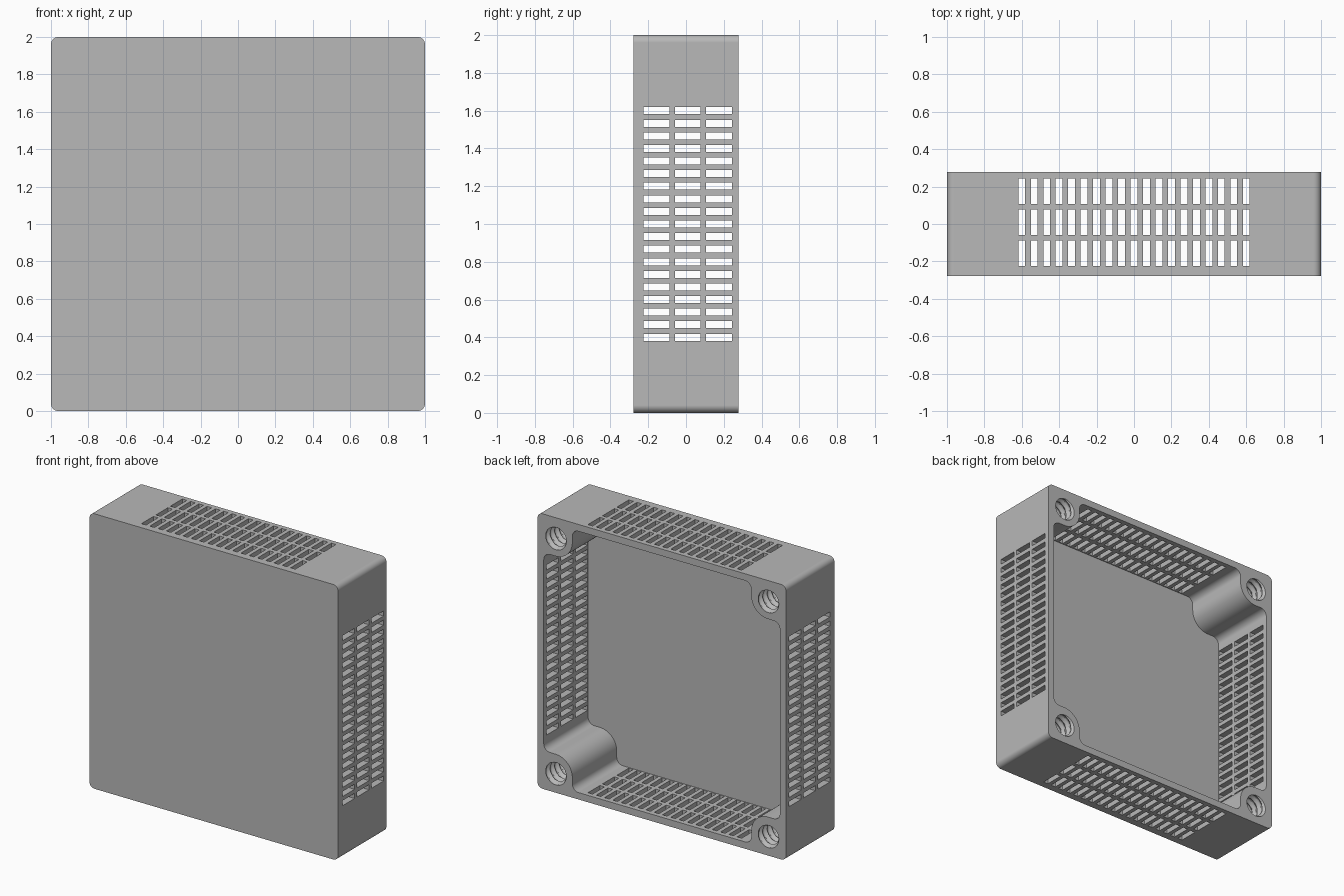
import bpy, bmesh, math

if "Cube" in bpy.data.objects:
    bpy.data.objects.remove(bpy.data.objects["Cube"], do_unlink=True)

HALF, DEPTH = 1.0, 0.278          # half width, half depth
WALL, FLOOR = 0.05, -0.232        # wall thickness, y of the inner floor
HOLE = 0.855                      # screw hole offset from the centre
BOSS = 0.135                      # boss radius around a screw hole

grey = bpy.data.materials.new("plain_grey")
grey.use_nodes = True
COLOUR = (0.48, 0.48, 0.48, 1)
grey.diffuse_color = COLOUR
for node in grey.node_tree.nodes:
    if node.type == 'BSDF_PRINCIPLED':
        node.inputs["Base Color"].default_value = COLOUR


def finish(name, bm):
    bmesh.ops.recalc_face_normals(bm, faces=bm.faces)
    mesh = bpy.data.meshes.new(name)
    bm.to_mesh(mesh)
    bm.free()
    mesh.materials.append(grey)
    obj = bpy.data.objects.new(name, mesh)
    bpy.context.collection.objects.link(obj)
    return obj


def arc(cx, cz, r, start, end, steps=10):
    angles = [math.radians(start + (end - start) * i / steps) for i in range(steps + 1)]
    return [(cx + r * math.cos(a), cz + r * math.sin(a)) for a in angles]


def four_corners(corner):
    # Repeat one corner of an outline at every quarter turn
    points = []
    for dx, dz in ((1, 0), (0, 1), (-1, 0), (0, -1)):
        points += [(x * dx - z * dz, x * dz + z * dx) for x, z in corner]
    return points


def prism(name, outline, y0, y1):
    bm = bmesh.new()
    rings = [[bm.verts.new((x, y, z + HALF)) for x, z in outline] for y in (y0, y1)]
    bm.faces.new(rings[0])
    bm.faces.new(rings[1])
    n = len(outline)
    for i in range(n):
        j = (i + 1) % n
        bm.faces.new((rings[0][i], rings[0][j], rings[1][j], rings[1][i]))
    return finish(name, bm)


def cut(target, cutter):
    cutter.hide_render = True
    mod = target.modifiers.new("cut", 'BOOLEAN')
    mod.operation = 'DIFFERENCE'
    mod.solver = 'EXACT'
    mod.object = cutter
    bpy.context.view_layer.objects.active = target
    bpy.ops.object.modifier_apply(modifier=mod.name)
    bpy.data.objects.remove(cutter, do_unlink=True)


# Outer body with rounded corners
R = 0.04
housing = prism("vented_housing", four_corners(arc(HALF - R, HALF - R, R, 0, 90)), -DEPTH, DEPTH)

# Open pocket that leaves a rounded boss in each corner
inner, edge, f = HALF - WALL, HOLE - BOSS, 0.05
pocket = (arc(inner - f, edge - f, f, 0, 90)
          + arc(HOLE, HOLE, BOSS, 270, 180, 16)
          + arc(edge - f, inner - f, f, 0, 90))
cut(housing, prism("pocket_cutter", four_corners(pocket), FLOOR, DEPTH + 0.1))

# Vent slots: three rows of nineteen on each of the four walls
bm = bmesh.new()
SLOT_W, SLOT_L, PITCH = 0.037, 0.137, 1 / 15
for side in (-1, 1):
    for row in range(3):
        y = 0.009 + (row - 1) * 0.166
        for i in range(-9, 10):
            for upright in (True, False):
                size = (0.2, SLOT_L, SLOT_W) if upright else (SLOT_W, SLOT_L, 0.2)
                pos = (side, y, HALF + i * PITCH) if upright else (i * PITCH, y, HALF + side)
                verts = bmesh.ops.create_cube(bm, size=1)["verts"]
                bmesh.ops.scale(bm, vec=size, verts=verts)
                bmesh.ops.translate(bm, vec=pos, verts=verts)
cut(housing, finish("slot_cutter", bm))

# Threaded screw holes in the bosses
bm = bmesh.new()
AROUND, ROWS, LEAD = 32, 56, 0.052
BOTTOM, TOP = -0.12, DEPTH + 0.02
for sx in (-1, 1):
    for sz in (-1, 1):
        rings = []
        for k in range(ROWS + 1):
            y = BOTTOM + (TOP - BOTTOM) * k / ROWS
            ring = []
            for i in range(AROUND):
                phase = (y / LEAD + i / AROUND) % 1
                r = 0.071 + 0.018 * min(1, 1.3 * abs(2 * phase - 1))
                a = math.tau * i / AROUND
                ring.append(bm.verts.new((sx * HOLE + r * math.cos(a), y,
                                          HALF + sz * HOLE + r * math.sin(a))))
            rings.append(ring)
        bm.faces.new(rings[0])
        bm.faces.new(rings[-1])
        for low, high in zip(rings, rings[1:]):
            for i in range(AROUND):
                j = (i + 1) % AROUND
                bm.faces.new((low[i], low[j], high[j], high[i]))
bmesh.ops.triangulate(bm, faces=bm.faces[:])
cut(housing, finish("thread_cutter", bm))

# Smooth the fillets while keeping flat faces and edges crisp
bpy.ops.object.select_all(action='DESELECT')
housing.select_set(True)
bpy.context.view_layer.objects.active = housing
bpy.ops.object.shade_smooth_by_angle(angle=math.radians(30))
weighted = housing.modifiers.new("even_shading", 'WEIGHTED_NORMAL')
weighted.keep_sharp = True
